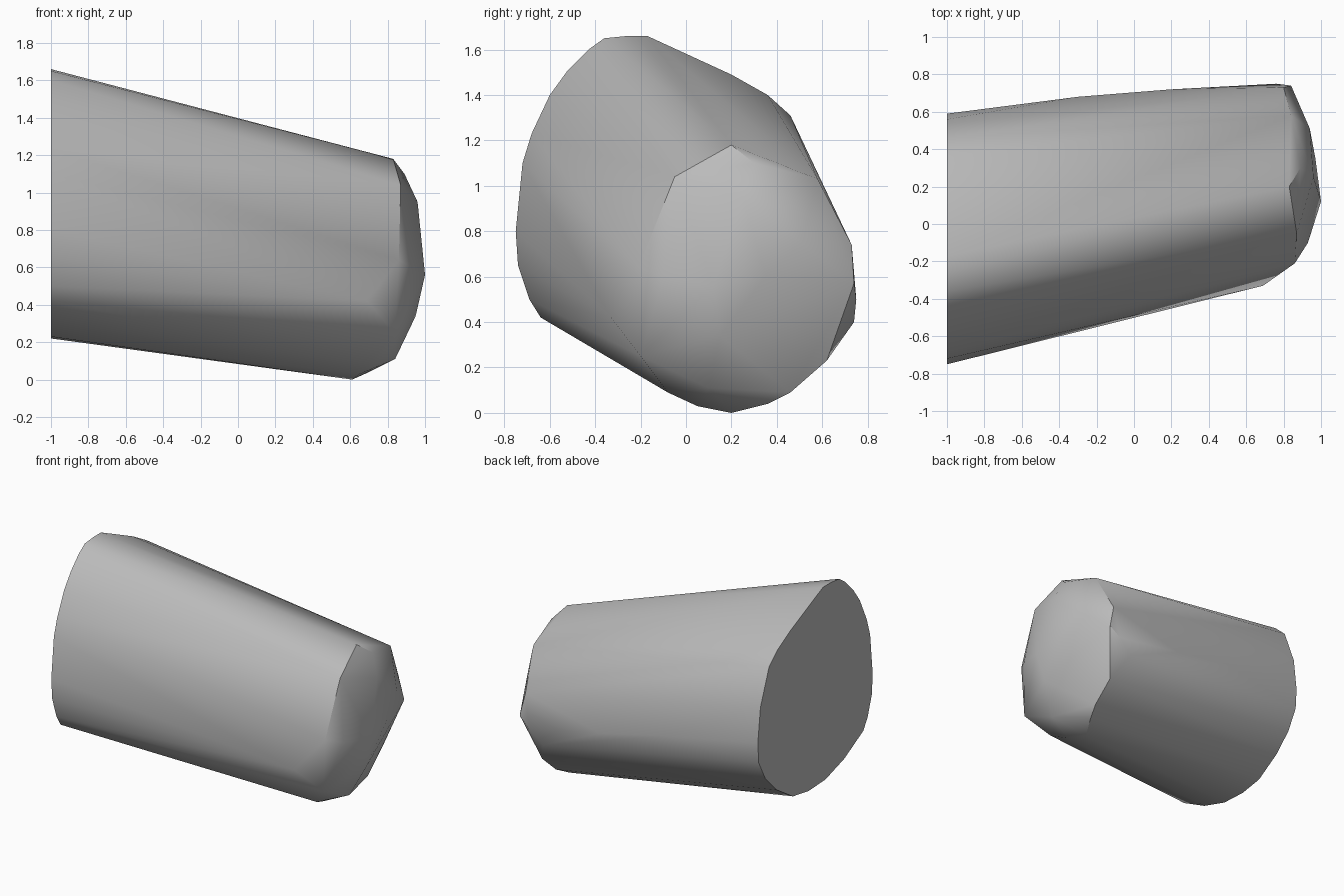
import bpy
import bmesh
import math

default_cube = bpy.data.objects.get("Cube")
if default_cube:
    bpy.data.objects.remove(default_cube, do_unlink=True)


def make_material(name, colour):
    material = bpy.data.materials.new(name)
    material.use_nodes = True
    material.diffuse_color = colour
    material.node_tree.nodes["Principled BSDF"].inputs["Base Color"].default_value = colour
    return material


def convex_body(name, points, material, sharp_angle):
    """Wrap a set of section points in a convex skin with smooth sides."""
    bm = bmesh.new()
    for point in points:
        bm.verts.new(point)
    hull = bmesh.ops.convex_hull(bm, input=bm.verts[:])
    unused = set(hull["geom_interior"]) | set(hull["geom_unused"])
    loose = [item for item in unused if isinstance(item, bmesh.types.BMVert)]
    bmesh.ops.delete(bm, geom=loose, context="VERTS")
    # Merge the flat end into one clean face
    bmesh.ops.dissolve_limit(bm, angle_limit=math.radians(1),
                             verts=bm.verts[:], edges=bm.edges[:])
    bmesh.ops.recalc_face_normals(bm, faces=bm.faces[:])
    mesh = bpy.data.meshes.new(name)
    bm.to_mesh(mesh)
    bm.free()
    mesh.materials.append(material)
    body = bpy.data.objects.new(name, mesh)
    bpy.context.collection.objects.link(body)
    bpy.ops.object.select_all(action="DESELECT")
    body.select_set(True)
    bpy.context.view_layer.objects.active = body
    bpy.ops.object.shade_smooth_by_angle(angle=math.radians(sharp_angle))
    return body


# Wide flat end: egg-shaped profile (y, z)
wide_end = [
    (-.64, .42), (-.69, .5), (-.74, .65), (-.75, .8), (-.72, 1.1),
    (-.68, 1.23), (-.6, 1.4), (-.52, 1.51), (-.43, 1.6), (-.36, 1.65),
    (-.26, 1.66), (-.17, 1.66), (.2, 1.49), (.36, 1.4), (.46, 1.31),
    (.56, 1.05), (.59, .8), (.58, .65), (.5, .5), (.37, .37),
    (.18, .25), (0, .22), (-.2, .23), (-.42, .3),
]

# Narrow end: rim where the sides begin to round over (x, y, z)
rim = [
    (.83, .2, 1.18), (.87, -.05, 1.04), (.86, -.21, .64), (.69, -.33, .42),
    (.84, -.2, .25), (.7, -.08, .09), (.65, .05, .03), (.61, .2, 0),
    (.7, .36, .04), (.74, .46, .09), (.74, .62, .23), (.65, .74, .4),
    (.76, .75, .5), (.84, .74, .57), (.8, .73, .74), (.84, .58, 1.03),
]

# Blunt nose that closes the narrow end
nose = [
    (1, .12, .56), (.96, .25, .95), (.94, .51, .75), (.93, -.1, .6),
    (.95, .15, .34), (.84, .1, .11), (.97, .35, .6), (.89, .3, 1.1),
]

# Slight swell along the back side
swell = [(-.3, .68, .7), (.2, .72, .6)]

grey = make_material("plain_grey", (.5, .5, .5, 1))
points = [(-1, y, z) for y, z in wide_end] + rim + nose + swell
convex_body("tapered_body", points, grey, 35)
